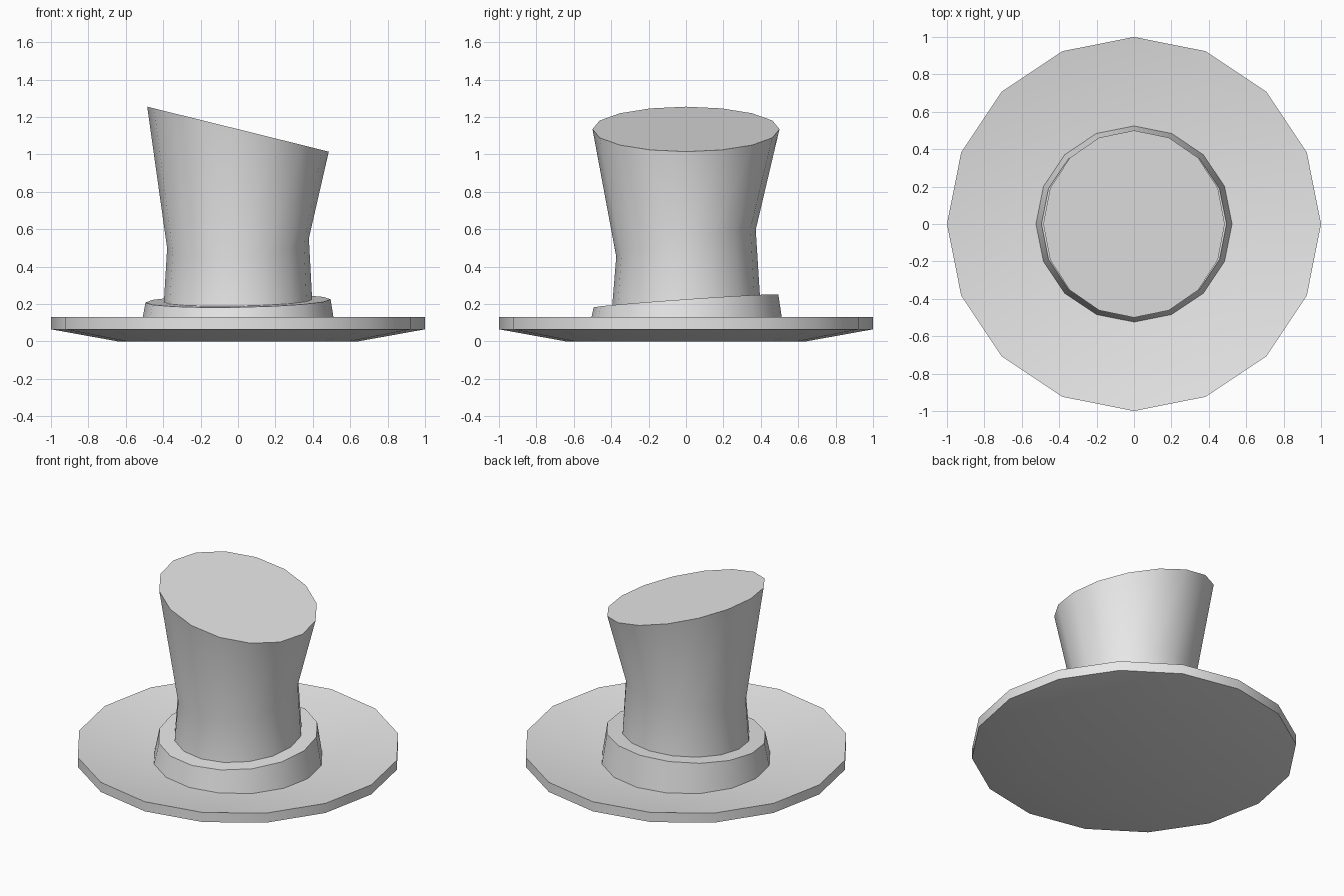
import bpy, bmesh, math
from mathutils import Euler, Vector

SIDES = 16

cube = bpy.data.objects.get("Cube")
if cube:
    bpy.data.objects.remove(cube, do_unlink=True)

felt = bpy.data.materials.new("grey felt")
felt.use_nodes = True
grey = (0.8, 0.8, 0.8, 1)
felt.diffuse_color = grey
felt.node_tree.nodes["Principled BSDF"].inputs["Base Color"].default_value = grey


def loft(name, rings):
    """Skin stacked circles: radius, height, tilt about x, tilt about y (degrees)."""
    bm = bmesh.new()
    loops = []
    for radius, height, tilt_x, tilt_y in rings:
        turn = Euler((math.radians(tilt_x), math.radians(tilt_y), 0)).to_matrix()
        loop = []
        for i in range(SIDES):
            a = math.tau * i / SIDES
            p = turn @ Vector((radius * math.cos(a), radius * math.sin(a), 0))
            loop.append(bm.verts.new(p + Vector((0, 0, height))))
        loops.append(loop)
    for low, high in zip(loops, loops[1:]):
        for i in range(SIDES):
            j = (i + 1) % SIDES
            bm.faces.new((low[i], low[j], high[j], high[i]))
    bm.faces.new(loops[0][::-1])
    bm.faces.new(loops[-1])
    bmesh.ops.recalc_face_normals(bm, faces=bm.faces)
    mesh = bpy.data.meshes.new(name)
    bm.to_mesh(mesh)
    bm.free()
    mesh.materials.append(felt)
    obj = bpy.data.objects.new(name, mesh)
    bpy.context.collection.objects.link(obj)
    bpy.ops.object.select_all(action="DESELECT")
    obj.select_set(True)
    bpy.context.view_layer.objects.active = obj
    bpy.ops.object.shade_smooth_by_angle(angle=math.radians(30))
    return obj


# Dished brim
loft("brim", [(0.64, 0, 0, 0), (1, 0.065, 0, 0), (1, 0.13, 0, 0), (0.525, 0.045, 0, 0)])

# Hat band with a slightly tilted top
loft("band", [(0.525, 0.04, 0, 0), (0.495, 0.217, 4, -1)])

# Pinched crown with a slanted top
loft("crown", [(0.398, 0.19, 4, -1), (0.38, 0.525, 11, -4), (0.5, 1.135, 0, 13.9)])
